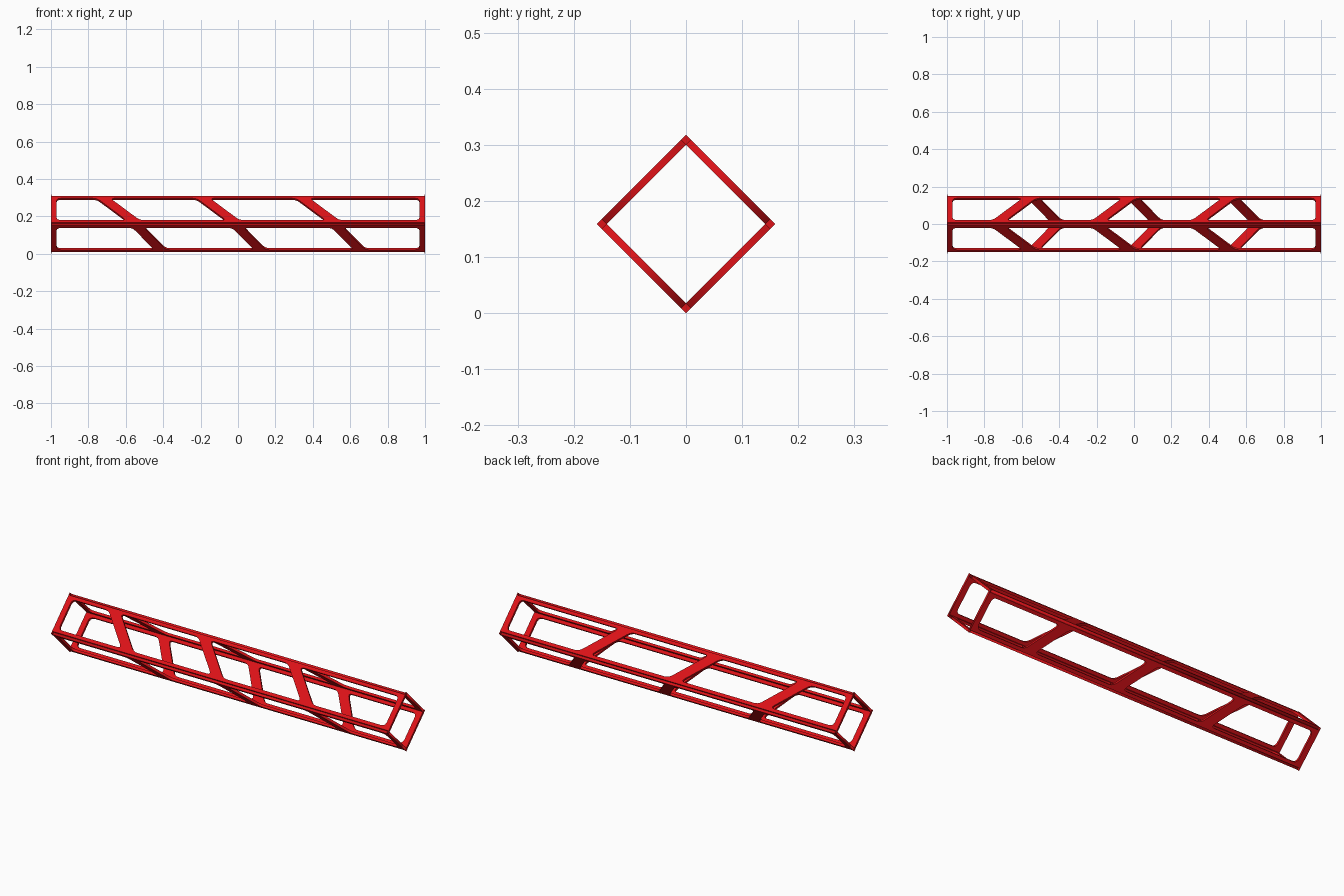
import bpy, bmesh, math
from mathutils import Matrix, Vector

if "Cube" in bpy.data.objects:
    bpy.data.objects.remove(bpy.data.objects["Cube"])

H = 0.141                    # half diagonal of the inner diamond
T = 0.0127                   # plate thickness
L = H * math.sqrt(2)         # width of one plate
C = math.sqrt(0.5)
Z = H + T * math.sqrt(2)     # height of the centre line
RAIL, END = 0.017, 0.03      # border widths around the windows

red = bpy.data.materials.new("red_paint")
red.diffuse_color = (0.72, 0.006, 0.009, 1)
red.use_nodes = True
red.node_tree.nodes["Principled BSDF"].inputs["Base Color"].default_value = red.diffuse_color


def rounded(points, d=0.024, steps=5):
    out = []
    pts = [Vector(p) for p in points]
    for i, p in enumerate(pts):
        a = p + (pts[i - 1] - p).normalized() * d
        b = p + (pts[(i + 1) % len(pts)] - p).normalized() * d
        for k in range(steps + 1):
            t = k / steps
            out.append(a * (1 - t) ** 2 + p * 2 * t * (1 - t) + b * t * t)
    return out


def add_object(name, mesh):
    mesh.materials.clear()
    mesh.materials.append(red)
    ob = bpy.data.objects.new(name, mesh)
    bpy.context.collection.objects.link(ob)
    m = ob.modifiers.new("mirror", 'MIRROR')
    m.use_axis = (False, True, False)
    m.use_clip = False
    m.use_mirror_merge = False
    return ob


def panel(name, x_low, x_high, half, matrix):
    """Flat plate with windows left between three slanted ribs."""
    curve = bpy.data.curves.new(name, 'CURVE')
    curve.dimensions = '2D'
    curve.fill_mode = 'BOTH'
    curve.extrude = T / 2

    def loop(pts):
        s = curve.splines.new('POLY')
        s.points.add(len(pts) - 1)
        for q, p in zip(s.points, pts):
            q.co = (p[0], p[1], 0, 1)
        s.use_cyclic_u = True

    def rib_x(k, v, side):
        return x_low + (x_high - x_low) * v / L + 0.533 * k + side * half

    loop([(-1, 0), (1, 0), (1, L), (-1, L)])
    lo, hi = RAIL, L - RAIL
    for k in range(4):
        left = [-1 + END] * 2 if k == 0 else [rib_x(k - 1, v, 1) for v in (lo, hi)]
        right = [1 - END] * 2 if k == 3 else [rib_x(k, v, -1) for v in (lo, hi)]
        loop(rounded([(left[0], lo), (right[0], lo), (right[1], hi), (left[1], hi)]))
    tmp = bpy.data.objects.new("tmp", curve)
    bpy.context.collection.objects.link(tmp)
    deps = bpy.context.evaluated_depsgraph_get()
    mesh = bpy.data.meshes.new_from_object(tmp.evaluated_get(deps))
    bpy.data.objects.remove(tmp)
    mesh.transform(matrix @ Matrix.Translation((0, 0, T / 2)))
    add_object(name, mesh)


def frame(s, n, origin):
    m = Matrix.Identity(4)
    m.col[1] = (*s, 0)
    m.col[2] = (*n, 0)
    m.col[3] = (*origin, 1)
    return m


# Four sloping plates, the rear pair mirrored
panel("upper_panel", -0.545, -0.735, 0.036,
      frame((0, C, C), (0, -C, C), (0, -H, Z)))
panel("lower_panel", -0.405, -0.545, 0.031,
      frame((0, -C, C), (0, -C, -C), (0, 0, Z - H)))

# Thin corner tips closing the end frames
g = T * C
for name, angles in (("vertical_end_tip", (0, math.pi)), ("side_end_tip", (math.pi / 2,))):
    bm = bmesh.new()
    for ang in angles:
        for sx in (-1, 1):
            rot = Matrix.Translation((0, 0, Z)) @ Matrix.Rotation(ang, 4, 'X')
            half = [(0, H), (-g, H + g), (0, H + 2 * g)]
            if ang == math.pi:
                half = [(-y, z) for y, z in half]
            if name == "side_end_tip":
                half.append((g, H + g))
            vs = [bm.verts.new(rot @ Vector((sx, y, z))) for y, z in half]
            f = bm.faces.new(vs)
            ext = bmesh.ops.extrude_face_region(bm, geom=[f])["geom"]
            bmesh.ops.translate(bm, vec=(-sx * 0.004, 0, 0),
                                verts=[e for e in ext if isinstance(e, bmesh.types.BMVert)])
            bm.faces.new(vs) if not any(set(q.verts) == set(vs) for q in bm.faces) else None
    bmesh.ops.recalc_face_normals(bm, faces=bm.faces)
    mesh = bpy.data.meshes.new(name)
    bm.to_mesh(mesh)
    bm.free()
    add_object(name, mesh)
